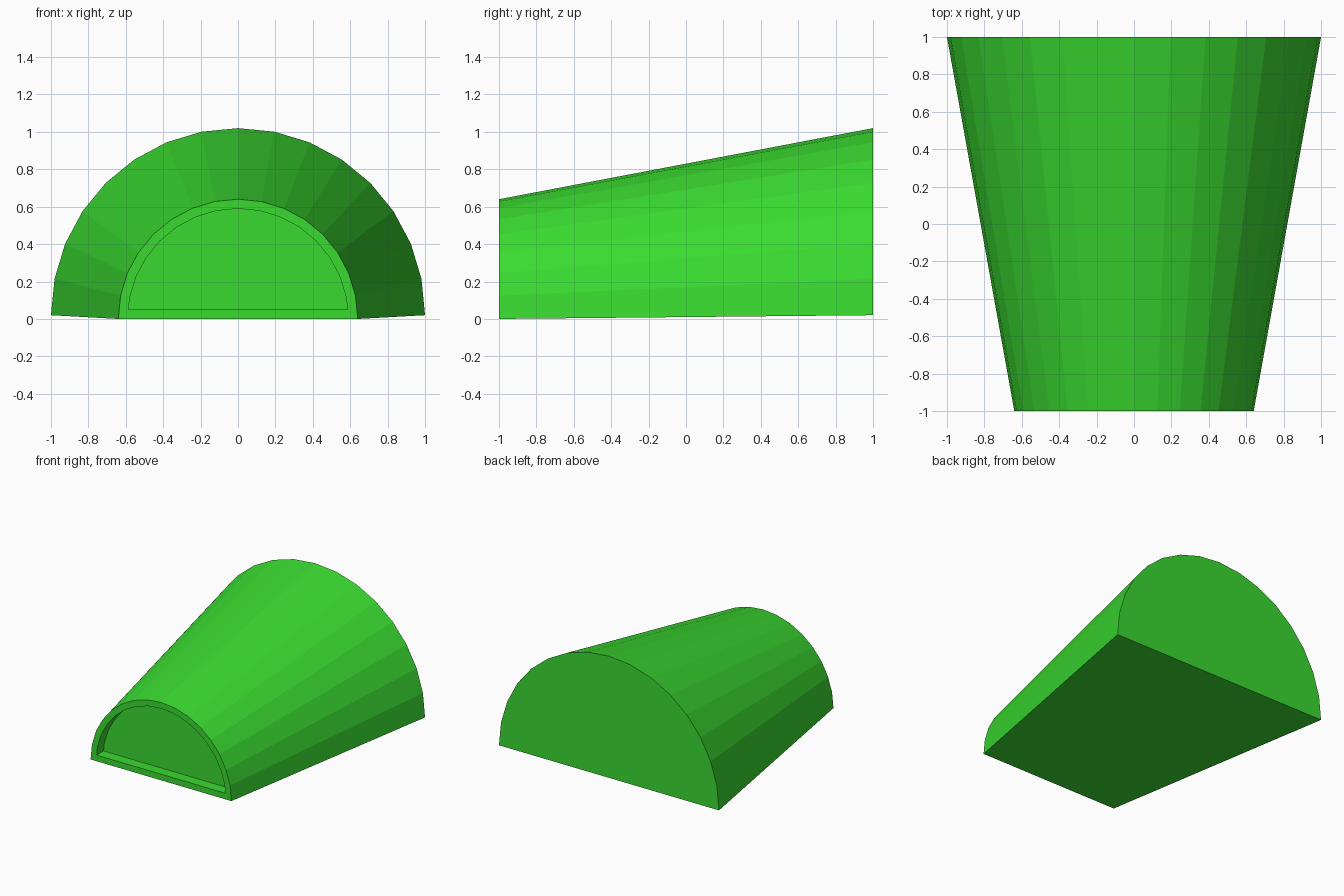
import bpy, bmesh
from math import cos, sin, pi

if "Cube" in bpy.data.objects:
    bpy.data.objects.remove(bpy.data.objects["Cube"])

# Single green paint
green = bpy.data.materials.new("leaf green")
green.use_nodes = True
colour = (0.042, 0.70, 0.03, 1)
green.diffuse_color = colour
green.node_tree.nodes["Principled BSDF"].inputs["Base Color"].default_value = colour

SIDES = 16          # segments in the half circle
RIM = 0.05          # width of the front border
DEPTH = 0.09        # depth of the front recess

bm = bmesh.new()


def half_ring(radius, y, base):
    return [bm.verts.new((radius * cos(pi * i / SIDES), y, base + radius * sin(pi * i / SIDES)))
            for i in range(SIDES + 1)]


# Tapered half-round shell with a flat underside
front = half_ring(0.64, -1, 0)
back = half_ring(1, 1, 0.02)
for i in range(SIDES + 1):
    j = (i + 1) % (SIDES + 1)
    bm.faces.new((front[i], front[j], back[j], back[i]))
front_face = bm.faces.new(front)
bm.faces.new(back)
bmesh.ops.recalc_face_normals(bm, faces=bm.faces)

# Recessed front panel inside an even border
bmesh.ops.inset_region(bm, faces=[front_face], thickness=RIM, use_even_offset=True)
panel = bmesh.ops.extrude_face_region(bm, geom=[front_face])["geom"]
bm.faces.remove(front_face)
bmesh.ops.translate(bm, vec=(0, DEPTH, 0),
                    verts=[v for v in panel if isinstance(v, bmesh.types.BMVert)])
bmesh.ops.recalc_face_normals(bm, faces=bm.faces)

mesh = bpy.data.meshes.new("half_round_body")
bm.to_mesh(mesh)
bm.free()
mesh.materials.append(green)
body = bpy.data.objects.new("half_round_body", mesh)
bpy.context.collection.objects.link(body)
